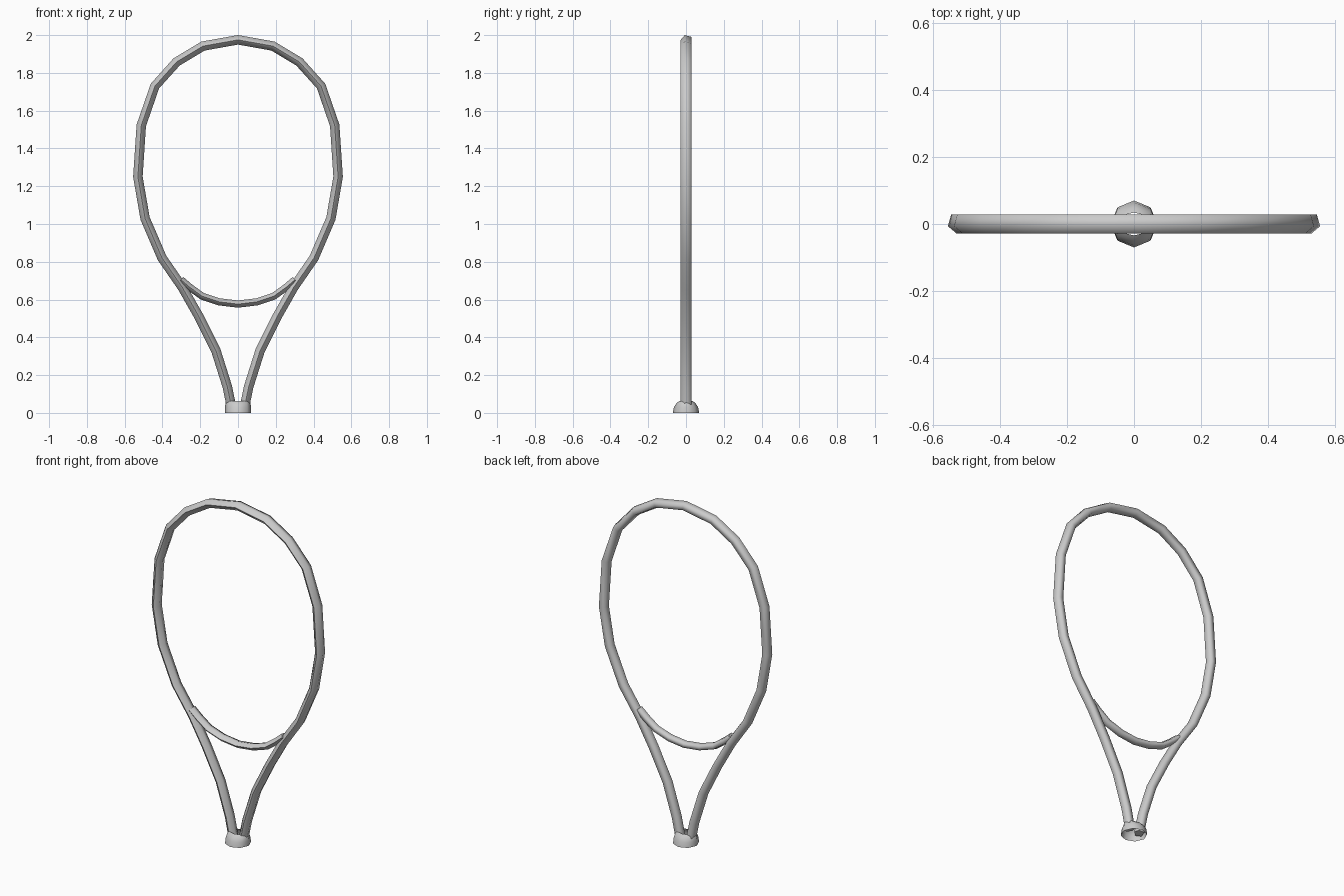
import bpy, bmesh, math
from mathutils import Vector

if "Cube" in bpy.data.objects:
    bpy.data.objects.remove(bpy.data.objects["Cube"])


def mirrored(half):
    """Half path (first point on x = 0) -> full path from left end to right end."""
    return [(-x, z) for x, z in reversed(half[1:])] + half


def finish(name, bm, angle):
    bmesh.ops.recalc_face_normals(bm, faces=bm.faces)
    mesh = bpy.data.meshes.new(name)
    bm.to_mesh(mesh)
    bm.free()
    obj = bpy.data.objects.new(name, mesh)
    bpy.context.collection.objects.link(obj)
    bpy.ops.object.select_all(action='DESELECT')
    obj.select_set(True)
    bpy.context.view_layer.objects.active = obj
    bpy.ops.object.shade_smooth_by_angle(angle=math.radians(angle))
    return obj


def bridge_rings(bm, rings):
    n = len(rings[0])
    for a, b in zip(rings, rings[1:]):
        for i in range(n):
            j = (i + 1) % n
            bm.faces.new((a[i], a[j], b[j], b[i]))


def sweep(name, path, half_width, half_depth, y_offset):
    """Sweep a five-sided tube along a path in the xz plane."""
    pts = [Vector(p) for p in path]
    bm = bmesh.new()
    rings = []
    for k, p in enumerate(pts):
        t = (pts[min(k + 1, len(pts) - 1)] - pts[max(k - 1, 0)]).normalized()
        out = Vector((-t.y, t.x))
        ring = []
        for i in range(5):
            a = math.radians(-18 + 72 * i)
            q = p + out * half_width * math.cos(a)
            ring.append(bm.verts.new((q.x, y_offset + half_depth * math.sin(a), q.y)))
        rings.append(ring)
    bridge_rings(bm, rings)
    bm.faces.new(rings[0])
    bm.faces.new(rings[-1])
    return finish(name, bm, 80)


# head hoop running down into the two throat legs
hoop = [(0, 1.975), (0.185, 1.942), (0.325, 1.858), (0.44, 1.73),
        (0.512, 1.522), (0.53, 1.25), (0.492, 1.03), (0.402, 0.82),
        (0.295, 0.665), (0.207, 0.51), (0.117, 0.33), (0.057, 0.14), (0.032, 0.02)]
sweep("frame", mirrored(hoop), 0.0265, 0.031, 0.003)

# curved bridge closing the bottom of the head
bridge = [(0, 0.576), (0.1, 0.588), (0.19, 0.618), (0.255, 0.665), (0.302, 0.705)]
sweep("throat_bridge", mirrored(bridge), 0.02, 0.026, 0.002)

# octagonal collar, open underneath
bm = bmesh.new()
rings = []
for z, rx, ry in [(0, 0.07, 0.07), (0.03, 0.069, 0.064), (0.052, 0.066, 0.05), (0.064, 0.06, 0.034)]:
    rings.append([bm.verts.new((rx * math.cos(i * math.pi / 4), ry * math.sin(i * math.pi / 4), z))
                  for i in range(8)])
bridge_rings(bm, rings)
finish("collar", bm, 60)
